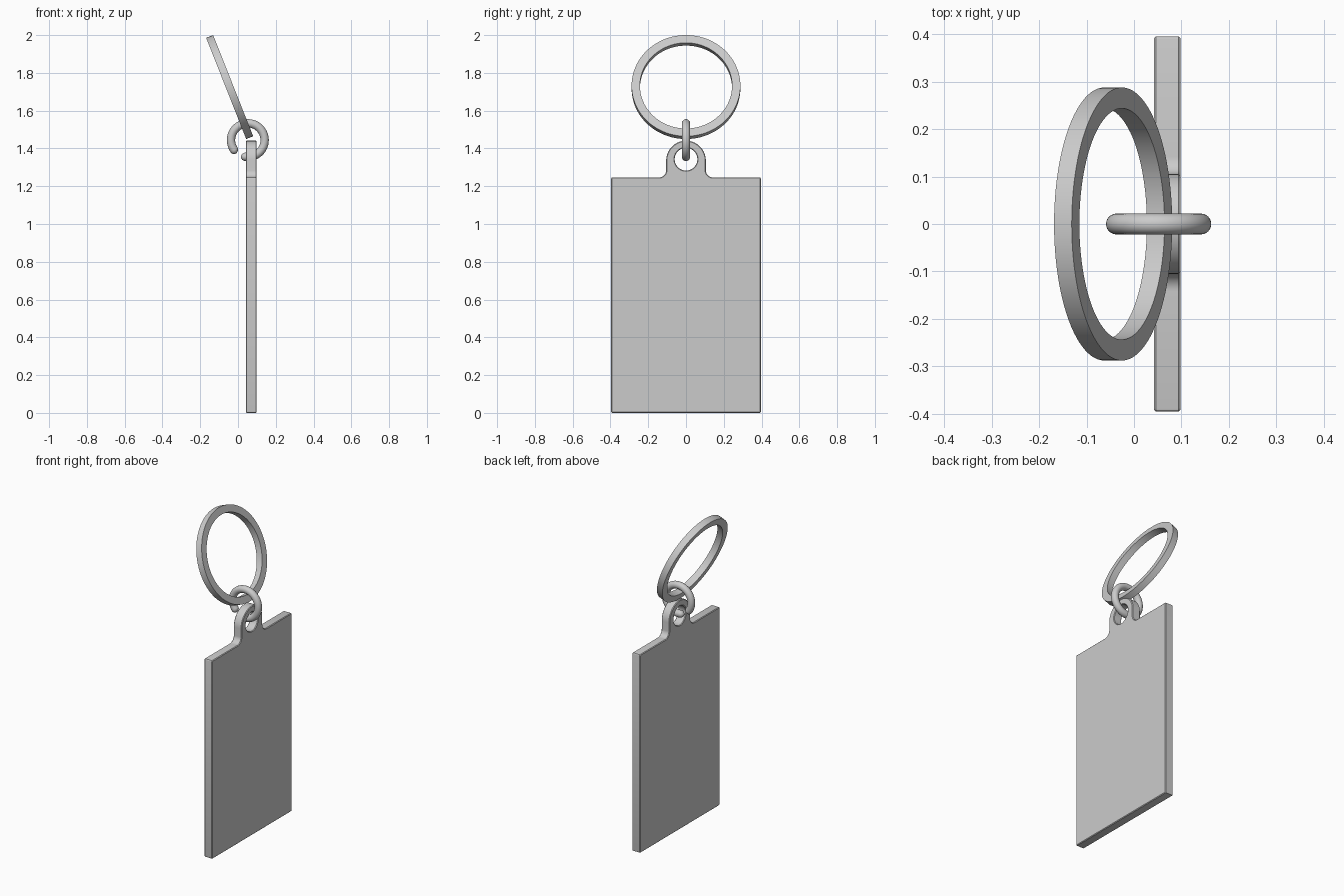
import bpy, bmesh, math
from mathutils import Matrix, Vector

if "Cube" in bpy.data.objects:
    bpy.data.objects.remove(bpy.data.objects["Cube"])

metal = bpy.data.materials.new("grey metal")
metal.diffuse_color = (0.6, 0.6, 0.6, 1)
metal.use_nodes = True
metal.node_tree.nodes["Principled BSDF"].inputs["Base Color"].default_value = metal.diffuse_color


def finish(bm, name, angle=30):
    bmesh.ops.recalc_face_normals(bm, faces=bm.faces)
    me = bpy.data.meshes.new(name)
    bm.to_mesh(me)
    bm.free()
    me.materials.append(metal)
    ob = bpy.data.objects.new(name, me)
    bpy.context.collection.objects.link(ob)
    bpy.ops.object.select_all(action='DESELECT')
    ob.select_set(True)
    bpy.context.view_layer.objects.active = ob
    bpy.ops.object.shade_smooth_by_angle(angle=math.radians(angle))
    return ob


def bridge(bm, a, b):
    n = len(a)
    for i in range(n):
        j = (i + 1) % n
        bm.faces.new((a[i], a[j], b[j], b[i]))


def arc(cx, cy, r, a0, a1, n):
    return [Vector((cx + r * math.cos(math.radians(a0 + (a1 - a0) * i / n)),
                    cy + r * math.sin(math.radians(a0 + (a1 - a0) * i / n))))
            for i in range(n + 1)]


def inset(loop, d):
    # move a counter-clockwise outline inward by d
    out = []
    for i, p in enumerate(loop):
        e1 = (p - loop[i - 1]).normalized()
        e2 = (loop[(i + 1) % len(loop)] - p).normalized()
        n1, n2 = Vector((-e1.y, e1.x)), Vector((-e2.y, e2.x))
        out.append(p + (n1 + n2) * d / (1 + n1.dot(n2)))
    return out


# Tag plate: outline in (y, z) with rounded tab and hole
W, TOP, TAB, TAB_Z, F, C = 0.396, 1.247, 0.105, 1.336, 0.037, 0.007
right = (arc(W - C, C, C, -90, 0, 3) + arc(W - C, TOP - C, C, 0, 90, 3)
         + arc(TAB + F, TOP + F, F, 270, 180, 10))
left = [Vector((-p.x, p.y)) for p in reversed(right)]
outline = right + arc(0, TAB_Z, TAB, 0, 180, 40) + left
hole = arc(0, 1.343, 0.06, 360, 0, 40)[:-1]

X0, X1, B = 0.042, 0.098, 0.004
bm = bmesh.new()
caps = {0: [], 3: []}
for loop in (outline, hole):
    rings = []
    for x, d in ((X0, B), (X0 + B, 0), (X1 - B, 0), (X1, B)):
        rings.append([bm.verts.new((x, p.x, p.y)) for p in inset(loop, d)])
    for a, b in zip(rings, rings[1:]):
        bridge(bm, a, b)
    for k in caps:
        r = rings[k]
        caps[k] += [bm.edges.get((r[i - 1], r[i])) for i in range(len(r))]
for edges in caps.values():
    bmesh.ops.triangle_fill(bm, edges=edges, use_beauty=True, normal=(1, 0, 0))
finish(bm, "tag_plate")

# Open jump ring: round wire with hemispherical ends
R, r = 0.089, 0.022
a0, a1 = math.radians(261), math.radians(360 + 215)
path = []
for i in range(7):
    phi = math.radians(89 - 89 * i / 6)
    path.append((a0 - r * math.sin(phi) / R, r * math.cos(phi)))
path += [(a0 + (a1 - a0) * i / 64, r) for i in range(1, 64)]
path += [(a0 + a1 - a, s) for a, s in reversed(path[:7])]
bm = bmesh.new()
rings = []
for a, s in path:
    ring = []
    for k in range(24):
        t = math.tau * k / 24
        q = R + s * math.cos(t)
        ring.append(bm.verts.new((0.052 + q * math.cos(a), s * math.sin(t),
                                  1.444 + q * math.sin(a))))
    rings.append(ring)
for p, q in zip(rings, rings[1:]):
    bridge(bm, p, q)
bm.faces.new(rings[0])
bm.faces.new(rings[-1])
finish(bm, "jump_ring", 60)

# Large flat key ring, tilted back
bm = bmesh.new()
section = [(0.288, -0.02), (0.288, 0.02), (0.244, 0.02), (0.244, -0.02)]
loops = [[bm.verts.new((q * math.cos(math.tau * i / 96), q * math.sin(math.tau * i / 96), h))
          for i in range(96)] for q, h in section]
for i in range(4):
    bridge(bm, loops[i - 1], loops[i])
bm.transform(Matrix.Translation((-0.044, 0, 1.725))
             @ Matrix.Rotation(math.radians(68.4), 4, 'Y'))
finish(bm, "key_ring")
